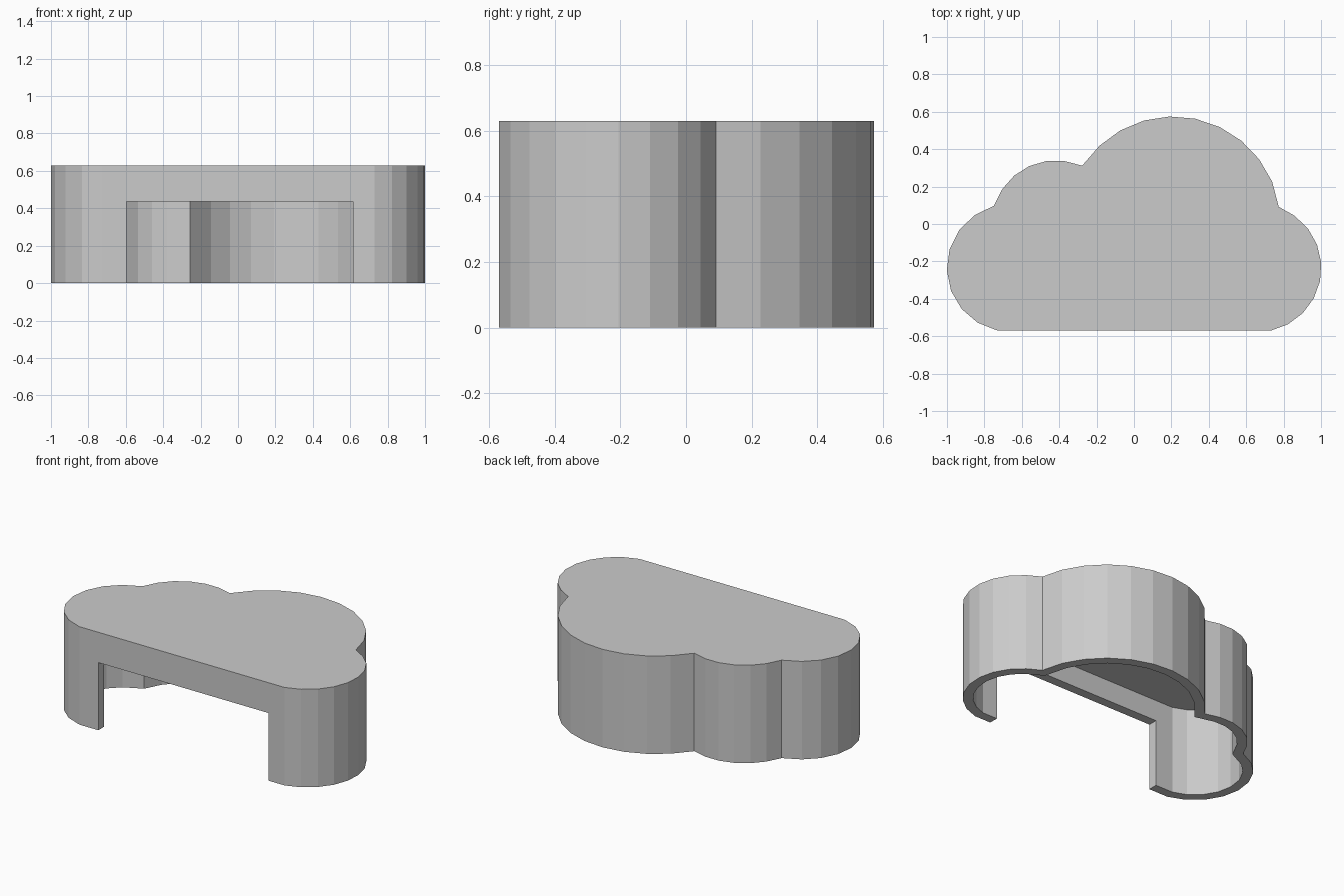
import bpy
import bmesh
from math import cos, sin, radians
from mathutils import Vector

HEIGHT = 0.63
WALL = 0.06

if "Cube" in bpy.data.objects:
    bpy.data.objects.remove(bpy.data.objects["Cube"])

# Single matte grey for the whole shell
grey = bpy.data.materials.new("plain grey")
grey.use_nodes = True
colour = (0.6, 0.6, 0.6, 1)
grey.diffuse_color = colour
grey.node_tree.nodes["Principled BSDF"].inputs["Base Color"].default_value = colour


def arc(cx, cy, r, start, end, steps):
    """Points along one lobe of the cloud, angles in degrees."""
    angles = [radians(start + (end - start) * i / steps) for i in range(steps + 1)]
    return [Vector((cx + r * cos(a), cy + r * sin(a))) for a in angles]


def inset(points, d):
    """Mitred inward offset of a counter-clockwise outline."""
    result = []
    for i, p in enumerate(points):
        a = (p - points[i - 1]).normalized()
        b = (points[(i + 1) % len(points)] - p).normalized()
        na, nb = Vector((-a.y, a.x)), Vector((-b.y, b.x))
        result.append(p + (na + nb) * d / (1 + na.dot(nb)))
    return result


def prism(name, points, bottom, top):
    bm = bmesh.new()
    base = bm.faces.new([bm.verts.new((p.x, p.y, bottom)) for p in points])
    out = bmesh.ops.extrude_face_region(bm, geom=[base])
    moved = [v for v in out["geom"] if isinstance(v, bmesh.types.BMVert)]
    bmesh.ops.translate(bm, verts=moved, vec=(0, 0, top - bottom))
    if base.is_valid and len(bm.faces) == len(points) + 1:
        bm.faces.new(list(base.verts))
    bmesh.ops.recalc_face_normals(bm, faces=bm.faces)
    mesh = bpy.data.meshes.new(name)
    bm.to_mesh(mesh)
    bm.free()
    mesh.materials.append(grey)
    obj = bpy.data.objects.new(name, mesh)
    bpy.context.collection.objects.link(obj)
    return obj


def cut(target, cutter):
    cutter.hide_render = True
    mod = target.modifiers.new("cut", "BOOLEAN")
    mod.operation = "DIFFERENCE"
    mod.solver = "EXACT"
    mod.object = cutter
    bpy.context.view_layer.objects.active = target
    bpy.ops.object.modifier_apply(modifier=mod.name)
    bpy.data.objects.remove(cutter)


# Cloud outline: four lobes joined by a straight front edge
lobes = [
    arc(0.659, -0.235, 0.343, -78, 71, 9),
    arc(0.21, 0, 0.575, 9.5, 147, 10),
    arc(-0.42, 0, 0.34, 66, 162.5, 6),
    arc(-0.659, -0.235, 0.342, 106, 258, 8),
]
outline = list(lobes[0])
for lobe in lobes[1:]:
    outline[-1] = (outline[-1] + lobe[0]) / 2  # crease shared by two lobes
    outline += lobe[1:]

# Solid cloud, hollowed from below, with a wide doorway in front
shell = prism("cloud_shell", outline, 0, HEIGHT)
cut(shell, prism("cavity_cutter", inset(outline, WALL), -0.1, HEIGHT - WALL))
left, right = 0.615, -0.595
doorway = [Vector(p) for p in ((right, -0.8), (left, -0.8), (left, -0.42), (right, -0.42))]
cut(shell, prism("doorway_cutter", doorway, -0.2, 0.435))
for face in shell.data.polygons:
    face.use_smooth = False
